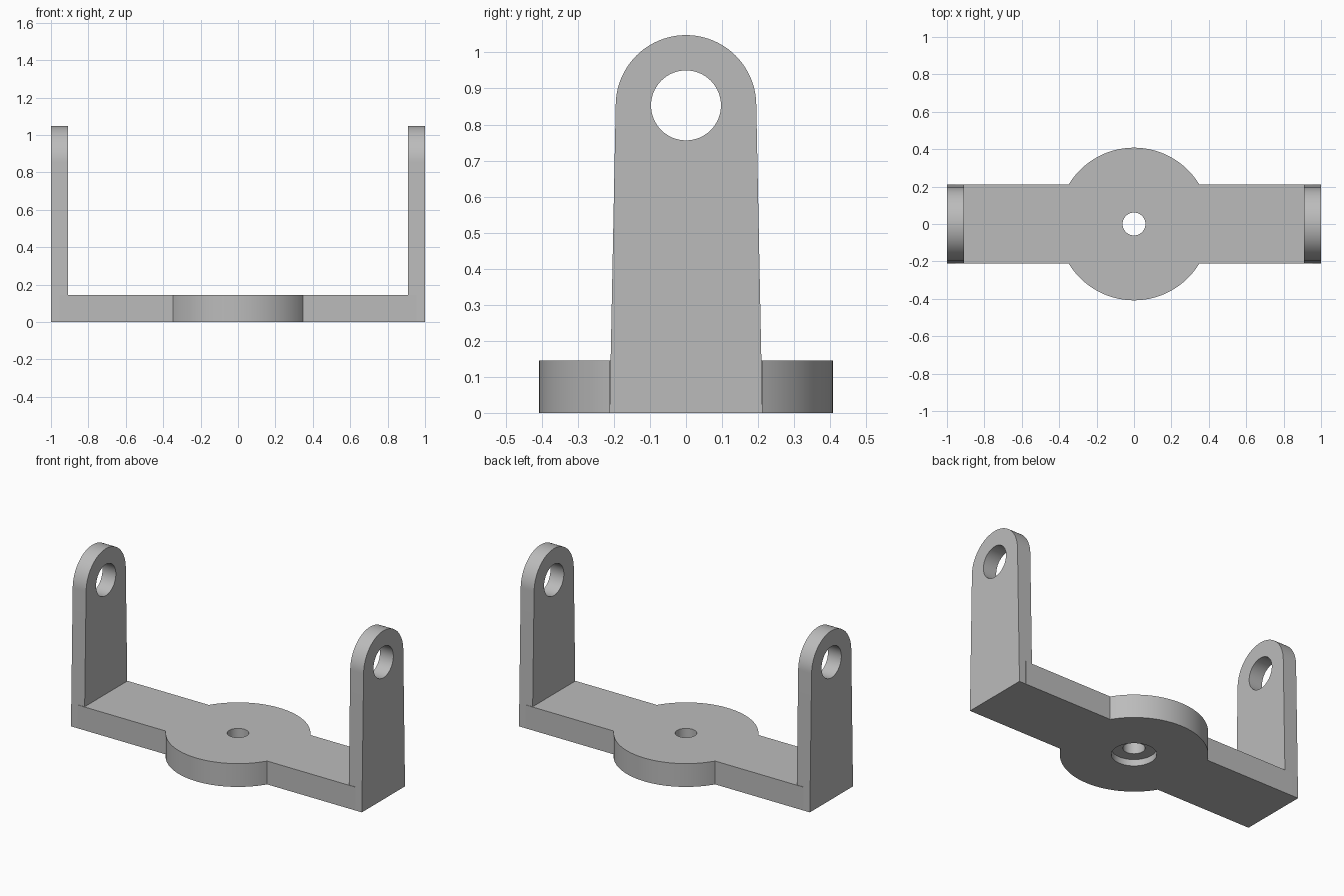
import bpy
import bmesh
from math import cos, sin, pi, radians
from mathutils import Matrix

if "Cube" in bpy.data.objects:
    bpy.data.objects.remove(bpy.data.objects["Cube"], do_unlink=True)

BASE_H, HALF_W, DISC_R = 0.145, 0.212, 0.408
ARM_IN, BAR_END = 0.908, 0.955
EYE_Z, EYE_R, TOP_R = 0.853, 0.097, 0.195

grey = bpy.data.materials.new("plain grey")
grey.use_nodes = True
colour = (0.5, 0.5, 0.5, 1)
grey.diffuse_color = colour
grey.node_tree.nodes["Principled BSDF"].inputs["Base Color"].default_value = colour


def make_object(name, bm):
    bmesh.ops.recalc_face_normals(bm, faces=bm.faces)
    mesh = bpy.data.meshes.new(name)
    bm.to_mesh(mesh)
    bm.free()
    mesh.materials.append(grey)
    obj = bpy.data.objects.new(name, mesh)
    bpy.context.collection.objects.link(obj)
    return obj


def prism(name, outline, depth):
    """Extrude a closed 3D outline along a vector."""
    bm = bmesh.new()
    face = bm.faces.new([bm.verts.new(p) for p in outline])
    extruded = bmesh.ops.extrude_face_region(bm, geom=[face], use_keep_orig=True)
    moved = [v for v in extruded["geom"] if isinstance(v, bmesh.types.BMVert)]
    bmesh.ops.translate(bm, vec=depth, verts=moved)
    return make_object(name, bm)


def cylinder(name, radius, low, high, along_x=False, segments=96):
    """Cylinder up the z axis, or across x at the height of the arm eyes."""
    bm = bmesh.new()
    bmesh.ops.create_cone(bm, cap_ends=True, segments=segments, radius1=radius,
                          radius2=radius, depth=high - low,
                          matrix=Matrix.Translation((0, 0, (low + high) / 2)))
    if along_x:
        bm.transform(Matrix.Translation((0, 0, EYE_Z)) @ Matrix.Rotation(pi / 2, 4, 'Y'))
    return make_object(name, bm)


def combine(target, other, operation):
    """Apply a boolean and discard the second solid."""
    mod = target.modifiers.new(operation.lower(), 'BOOLEAN')
    mod.operation, mod.object, mod.solver = operation, other, 'EXACT'
    bpy.context.view_layer.update()
    result = bpy.data.meshes.new_from_object(
        target.evaluated_get(bpy.context.evaluated_depsgraph_get()))
    target.modifiers.clear()
    target.data = result
    bpy.data.objects.remove(other, do_unlink=True)


# Cross bar and round hub
bracket = prism("bracket", [(x, y, 0) for x, y in (
    (-BAR_END, -HALF_W), (BAR_END, -HALF_W), (BAR_END, HALF_W), (-BAR_END, HALF_W))],
    (0, 0, BASE_H))
combine(bracket, cylinder("hub", DISC_R, 0, BASE_H, segments=128), 'UNION')

# Tapered upright arms with round tops
arc = [(TOP_R * cos(pi * i / 48), EYE_Z + TOP_R * sin(pi * i / 48)) for i in range(49)]
profile = [(-HALF_W, 0), (HALF_W, 0)] + arc
for side, name in ((1, "left_arm"), (-1, "right_arm")):
    arm = prism(name, [(side * ARM_IN, y, z) for y, z in profile],
                (side * (1 - ARM_IN), 0, 0))
    combine(bracket, arm, 'UNION')

# Arm eyes, centre hole and the recess under the hub
combine(bracket, cylinder("eye_cutter", EYE_R, -1.2, 1.2, along_x=True), 'DIFFERENCE')
combine(bracket, cylinder("hole_cutter", 0.061, -0.1, 0.3), 'DIFFERENCE')
combine(bracket, cylinder("recess_cutter", 0.125, -0.1, 0.04), 'DIFFERENCE')

# Smooth curved walls, crisp rims
bpy.ops.object.select_all(action='DESELECT')
bracket.select_set(True)
bpy.context.view_layer.objects.active = bracket
bpy.ops.object.shade_smooth_by_angle(angle=radians(25))
